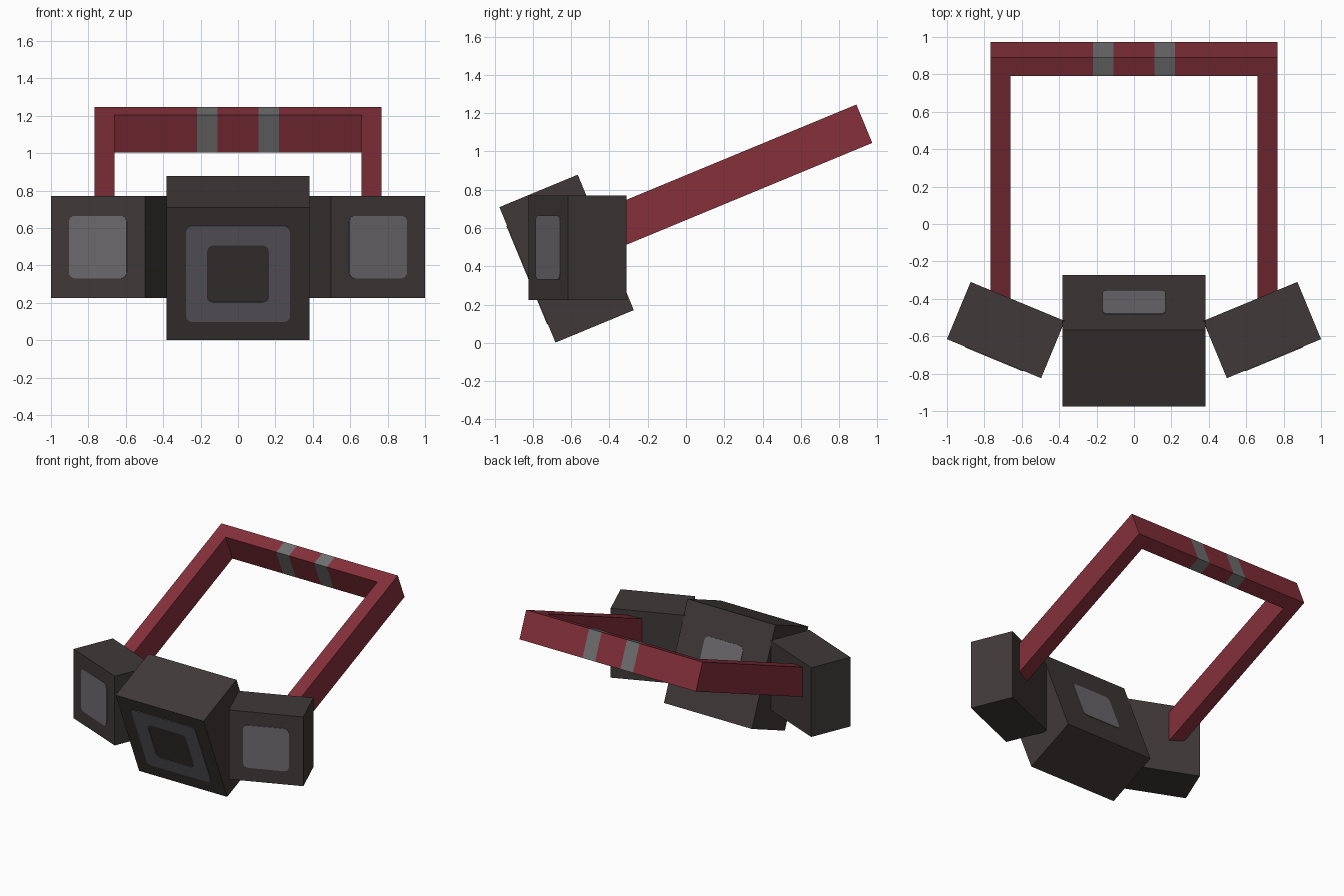
import bpy, bmesh
from math import radians, sin, cos, pi
from mathutils import Matrix, Vector

old = bpy.data.objects.get("Cube")
if old:
    bpy.data.objects.remove(old, do_unlink=True)


def material(name, rgb):
    """Flat material from 0-255 sRGB values."""
    lin = [((c / 255 + 0.055) / 1.055) ** 2.4 for c in rgb] + [1.0]
    m = bpy.data.materials.new(name)
    m.use_nodes = True
    m.diffuse_color = lin
    m.node_tree.nodes["Principled BSDF"].inputs["Base Color"].default_value = lin
    return m


BODY = material("dark_casing", (64, 57, 57))
RED = material("red_band", (133, 48, 58))
STRIPE = material("grey_stripe", (113, 113, 113))
WINDOW = material("grey_window", (109, 106, 110))
RING = material("slate_ring", (100, 98, 104))


def finish(name, bm, matrix, mats):
    bmesh.ops.recalc_face_normals(bm, faces=bm.faces)
    mesh = bpy.data.meshes.new(name)
    bm.to_mesh(mesh)
    bm.free()
    for m in mats:
        mesh.materials.append(m)
    ob = bpy.data.objects.new(name, mesh)
    ob.matrix_world = matrix
    bpy.context.collection.objects.link(ob)
    return ob


def box(name, size, matrix):
    bm = bmesh.new()
    bmesh.ops.create_cube(bm, size=1.0)
    bmesh.ops.scale(bm, vec=size, verts=bm.verts)
    return finish(name, bm, matrix, [BODY])


def extrude_all(bm, vec):
    geom = bmesh.ops.extrude_face_region(bm, geom=bm.faces[:], use_keep_orig=True)["geom"]
    bmesh.ops.translate(bm, vec=vec, verts=[g for g in geom if isinstance(g, bmesh.types.BMVert)])


def rounded_square(size, radius, steps=4):
    """Rounded square outline in the local xz plane."""
    h, pts = size / 2 - radius, []
    for i, (sx, sz) in enumerate([(1, 1), (-1, 1), (-1, -1), (1, -1)]):
        for k in range(steps + 1):
            a = (i + k / steps) * pi / 2
            pts.append(Vector((sx * h + radius * cos(a), 0, sz * h + radius * sin(a))))
    return pts


def panel(name, size, radius, y, thick, matrix, mat, hole=None):
    """Thin plate on a box face, optionally with a square hole."""
    bm = bmesh.new()
    outer = [bm.verts.new(p) for p in rounded_square(size, radius)]
    if hole:
        inner = [bm.verts.new(p) for p in rounded_square(hole, radius)]
        n = len(outer)
        for i in range(n):
            j = (i + 1) % n
            bm.faces.new((outer[i], outer[j], inner[j], inner[i]))
    else:
        bm.faces.new(outer)
    extrude_all(bm, (0, thick, 0))
    return finish(name, bm, matrix @ Matrix.Translation((0, y, 0)), [mat])


TILT = radians(22.5)

# Centre block, tipped forward, with a ring in front and a window behind
centre = Matrix.Translation((0, -0.624, 0.44)) @ Matrix.Rotation(TILT, 4, 'X')
box("centre_block", (0.766, 0.443, 0.766), centre)
panel("front_ring", 0.557, 0.035, -0.2215, -0.004, centre, RING, hole=0.33)
panel("back_window", 0.335, 0.035, 0.2215, 0.004, centre, WINDOW)

# Side blocks, turned outwards, each with a front window
for side, s in (("left", 1), ("right", -1)):
    place = Matrix.Translation((s * 0.685, -0.567, 0.4975)) @ Matrix.Rotation(s * TILT, 4, 'Z')
    box(side + "_block", (0.545, 0.331, 0.545), place)
    panel(side + "_window", 0.335, 0.035, -0.1655, -0.004, place, WINDOW)

# Head band: U-shaped strip with two grey stripes across the back bar
W, T, L, H = 0.768, 0.108, 1.55, 0.217
xs = (-0.22, -0.11, 0.11, 0.22)
outer = [(-W, -L), (-W, 0)] + [(x, 0) for x in xs] + [(W, 0), (W, -L)]
inner = [(-W + T, -L), (-W + T, -T)] + [(x, -T) for x in xs] + [(W - T, -T), (W - T, -L)]
bm = bmesh.new()
vo = [bm.verts.new((x, y, -H / 2)) for x, y in outer]
vi = [bm.verts.new((x, y, -H / 2)) for x, y in inner]
for i in range(len(vo) - 1):
    bm.faces.new((vo[i], vo[i + 1], vi[i + 1], vi[i]))
extrude_all(bm, (0, 0, H))
for f in bm.faces:
    f.material_index = int(0.11 < abs(f.calc_center_median().x) < 0.22)
band = Matrix.Translation((0, 0.932, 1.145)) @ Matrix.Rotation(TILT, 4, 'X')
finish("head_band", bm, band, [RED, STRIPE])
